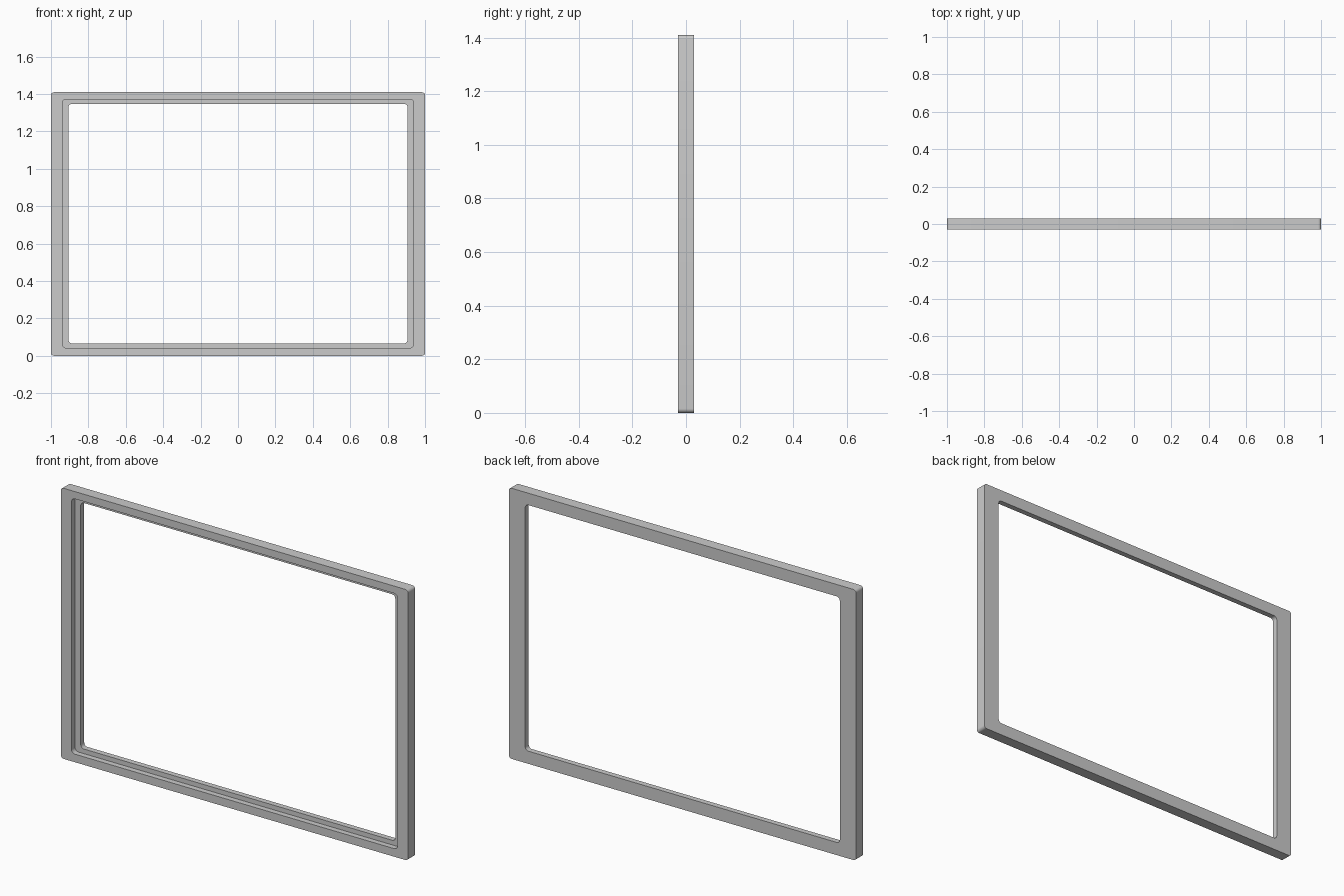
import bpy, bmesh
from math import sin, cos, pi

if "Cube" in bpy.data.objects:
    bpy.data.objects.remove(bpy.data.objects["Cube"])

SEG = 6  # segments per rounded corner


def rounded_rect(bm, half_w, z0, z1, r, y):
    """Ring of vertices around a rounded rectangle in the XZ plane."""
    corners = [(half_w - r, z1 - r), (-half_w + r, z1 - r),
               (-half_w + r, z0 + r), (half_w - r, z0 + r)]
    ring = []
    for i, (cx, cz) in enumerate(corners):
        for k in range(SEG + 1):
            a = (i + k / SEG) * pi / 2
            ring.append(bm.verts.new((cx + r * cos(a), y, cz + r * sin(a))))
    return ring


# Cross-section: outer wall, back face, opening, ledge, rebate wall, front face
H, D, MID = 1.409, 0.029, 0.0
outer = (1.0, 0.0, H, 0.016)
opening = (0.906, 0.066, H - 0.062, 0.018)
rebate = (0.939, 0.042, H - 0.038, 0.02)
section = [(outer, -D), (outer, D), (opening, D),
           (opening, MID), (rebate, MID), (rebate, -D)]

bm = bmesh.new()
rings = [rounded_rect(bm, *shape, y) for shape, y in section]
for a, b in zip(rings, rings[1:] + rings[:1]):
    n = len(a)
    for i in range(n):
        j = (i + 1) % n
        bm.faces.new((a[i], a[j], b[j], b[i]))
bmesh.ops.recalc_face_normals(bm, faces=bm.faces[:])

mesh = bpy.data.meshes.new("picture_frame")
bm.to_mesh(mesh)
bm.free()
frame = bpy.data.objects.new("picture_frame", mesh)
bpy.context.collection.objects.link(frame)

# Smooth corners, crisp edges
bpy.context.view_layer.objects.active = frame
frame.select_set(True)
bpy.ops.object.shade_smooth_by_angle(angle=pi / 6)
